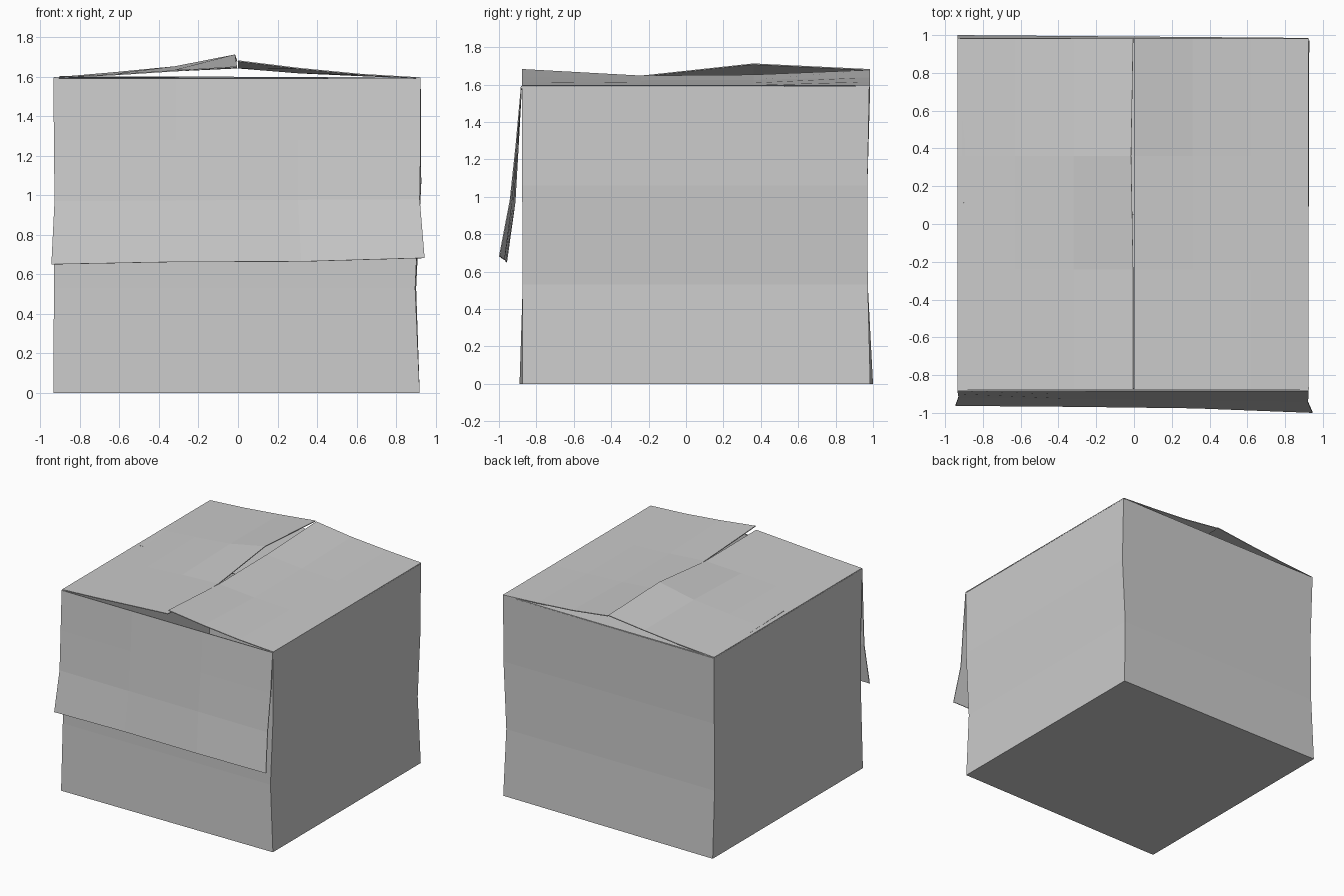
import bpy, bmesh
from mathutils import Vector

if "Cube" in bpy.data.objects:
    bpy.data.objects.remove(bpy.data.objects["Cube"])

T = 0.006  # cardboard thickness


def finish(name, bm, offset):
    me = bpy.data.meshes.new(name)
    bm.to_mesh(me)
    bm.free()
    ob = bpy.data.objects.new(name, me)
    bpy.context.collection.objects.link(ob)
    s = ob.modifiers.new("card", 'SOLIDIFY')
    s.thickness = T
    s.offset = offset
    return ob


def sheet(name, rows):
    """Creased cardboard panel from a grid of points."""
    bm = bmesh.new()
    g = [[bm.verts.new(p) for p in r] for r in rows]
    for a, b in zip(g, g[1:]):
        for i in range(len(a) - 1):
            bm.faces.new((a[i], a[i + 1], b[i + 1], b[i]))
    bmesh.ops.recalc_face_normals(bm, faces=bm.faces[:])
    return finish(name, bm, 0)


def spread(a, b, n=4):
    return [Vector(a).lerp(Vector(b), i / (n - 1)) for i in range(n)]


# Box body: slightly bowed walls and a floor
# each level: z, then corners front-left, front-right, back-right, back-left
levels = [
    (0.00, (-.935, -.89), (.92, -.875), (.92, .985), (-.935, 1.0)),
    (0.53, (-.932, -.873), (.897, -.873), (.902, .972), (-.932, .972)),
    (1.06, (-.928, -.876), (.922, -.876), (.928, .97), (-.928, .97)),
    (1.59, (-.935, -.877), (.923, -.877), (.925, .98), (-.935, .985)),
]
bm = bmesh.new()
rings = [[bm.verts.new((x, y, z)) for x, y in c] for z, *c in levels]
for a, b in zip(rings, rings[1:]):
    for i in range(4):
        j = (i + 1) % 4
        bm.faces.new((a[i], a[j], b[j], b[i]))
bm.faces.new(rings[0][::-1])
finish("box_body", bm, -1)

# Front flap, hanging open over the front wall
sheet("front_flap", [
    spread((-.935, -.88, 1.592), (.923, -.88, 1.592)),
    spread((-.932, -.897, 1.28), (.925, -.908, 1.28)),
    spread((-.929, -.915, .97), (.92, -.94, .98)),
    [(-.945, -.96, .65), (-.32, -.965, .662), (.32, -.973, .664), (.945, -.997, .682)],
])

# Back flap, folded in flat under the side flaps
sheet("back_flap", [
    spread((-.93, .98, 1.592), (.92, .98, 1.592)),
    spread((-.91, .52, 1.596), (.90, .52, 1.594)),
    spread((-.90, .05, 1.600), (.89, .05, 1.594)),
])

# Side flaps meeting along the middle with a warped free edge
ys = (-.877, -.24, .36, .983)
for name, xs, heights in (
    ("left_flap", (-.935, -.63, -.32, -.004),
     ((1.61, 1.63, 1.65), (1.612, 1.632, 1.645), (1.62, 1.65, 1.71), (1.615, 1.645, 1.68))),
    ("right_flap", (.925, .62, .31, .001),
     ((1.612, 1.642, 1.68), (1.606, 1.62, 1.645), (1.606, 1.622, 1.65), (1.612, 1.636, 1.675))),
):
    rows = []
    for k, (y, zs) in enumerate(zip(ys, heights)):
        row = [(x, y, z) for x, z in zip(xs, (1.594,) + zs)]
        if name == "left_flap" and k == 2:
            row[-1] = (-.015, y, zs[-1])
        rows.append(row)
    sheet(name, rows)
